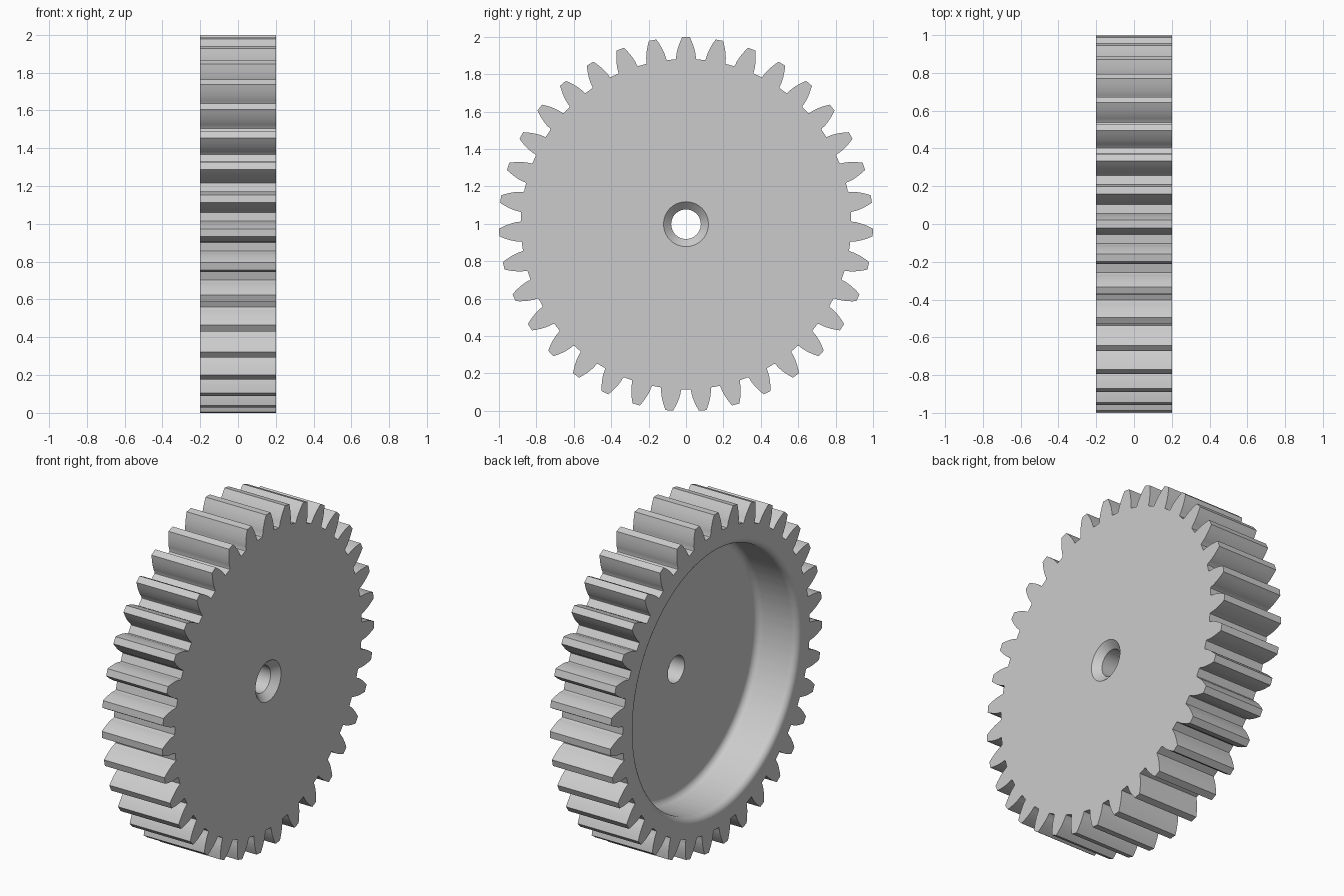
import bpy
import bmesh
from math import acos, cos, pi, radians, sin, tan

if "Cube" in bpy.data.objects:
    bpy.data.objects.remove(bpy.data.objects["Cube"], do_unlink=True)

TEETH = 35
HALF_WIDTH = 0.2
TIP_R, BASE_R, ROOT_R = 1.0, 0.889, 0.883
BASE_HALF_ANGLE = 0.0598
FLOOR_X, WALL_R, FILLET = 0.065, 0.765, 0.04
BORE_R, SINK_R = 0.079, 0.12
CENTRE_Z = 0.998


def flank_angle(r):
    """Half angle of an involute tooth at radius r."""
    a = acos(BASE_R / r)
    return BASE_HALF_ANGLE - (tan(a) - a)


# One tooth as (angle, radius) pairs, then repeated round the wheel
radii = [BASE_R + (TIP_R - BASE_R) * i / 5 for i in range(6)]
rising = [(-BASE_HALF_ANGLE - 0.004, ROOT_R)] + [(-flank_angle(r), r) for r in radii]
tooth = rising + [(-a, r) for a, r in reversed(rising)]
outline = [(2 * pi * t / TEETH + a, r) for t in range(TEETH) for a, r in tooth]


def arc(x, r, start):
    """Quarter-round fillet from the start angle, in the x-radius plane."""
    steps = [start - pi / 2 * i / 8 for i in range(9)]
    return [(x + FILLET * cos(s), r + FILLET * sin(s)) for s in steps]


# Cross-section loop; radius None follows the tooth outline
floor_fillet = arc(FLOOR_X - FILLET, WALL_R - FILLET, pi / 2)
lip_fillet = arc(-HALF_WIDTH + FILLET, WALL_R + FILLET, -pi / 2)
section = [
    (-HALF_WIDTH, None), (HALF_WIDTH, None),
    (HALF_WIDTH, SINK_R), (HALF_WIDTH - 0.04, BORE_R),
    (FLOOR_X, BORE_R), (FLOOR_X, WALL_R - FILLET - 0.006),
]
section += list(floor_fillet[::-1])[::-1] if floor_fillet[0][0] > floor_fillet[-1][0] else floor_fillet[::-1]
section += lip_fillet + [(-HALF_WIDTH, WALL_R + FILLET + 0.006)]

# The fillet on the floor runs from the floor plane out to the wall
first = 6
section[first:first + 9] = floor_fillet[::-1]

bm = bmesh.new()
rings = []
for x, radius in section:
    ring = []
    for angle, outer in outline:
        r = outer if radius is None else radius
        ring.append(bm.verts.new((x, r * sin(angle), CENTRE_Z + r * cos(angle))))
    rings.append(ring)

count = len(outline)
for k, ring in enumerate(rings):
    following = rings[(k + 1) % len(rings)]
    for i in range(count):
        j = (i + 1) % count
        bm.faces.new((ring[i], ring[j], following[j], following[i]))
bmesh.ops.recalc_face_normals(bm, faces=bm.faces[:])

mesh = bpy.data.meshes.new("gear_wheel")
bm.to_mesh(mesh)
bm.free()
gear = bpy.data.objects.new("gear_wheel", mesh)
bpy.context.collection.objects.link(gear)

# Plain grey material
grey = bpy.data.materials.new("light_grey")
grey.use_nodes = True
colour = (0.6, 0.6, 0.6, 1.0)
grey.diffuse_color = colour
grey.node_tree.nodes["Principled BSDF"].inputs["Base Color"].default_value = colour
mesh.materials.append(grey)

bpy.ops.object.select_all(action="DESELECT")
gear.select_set(True)
bpy.context.view_layer.objects.active = gear
bpy.ops.object.shade_smooth_by_angle(angle=radians(30))
